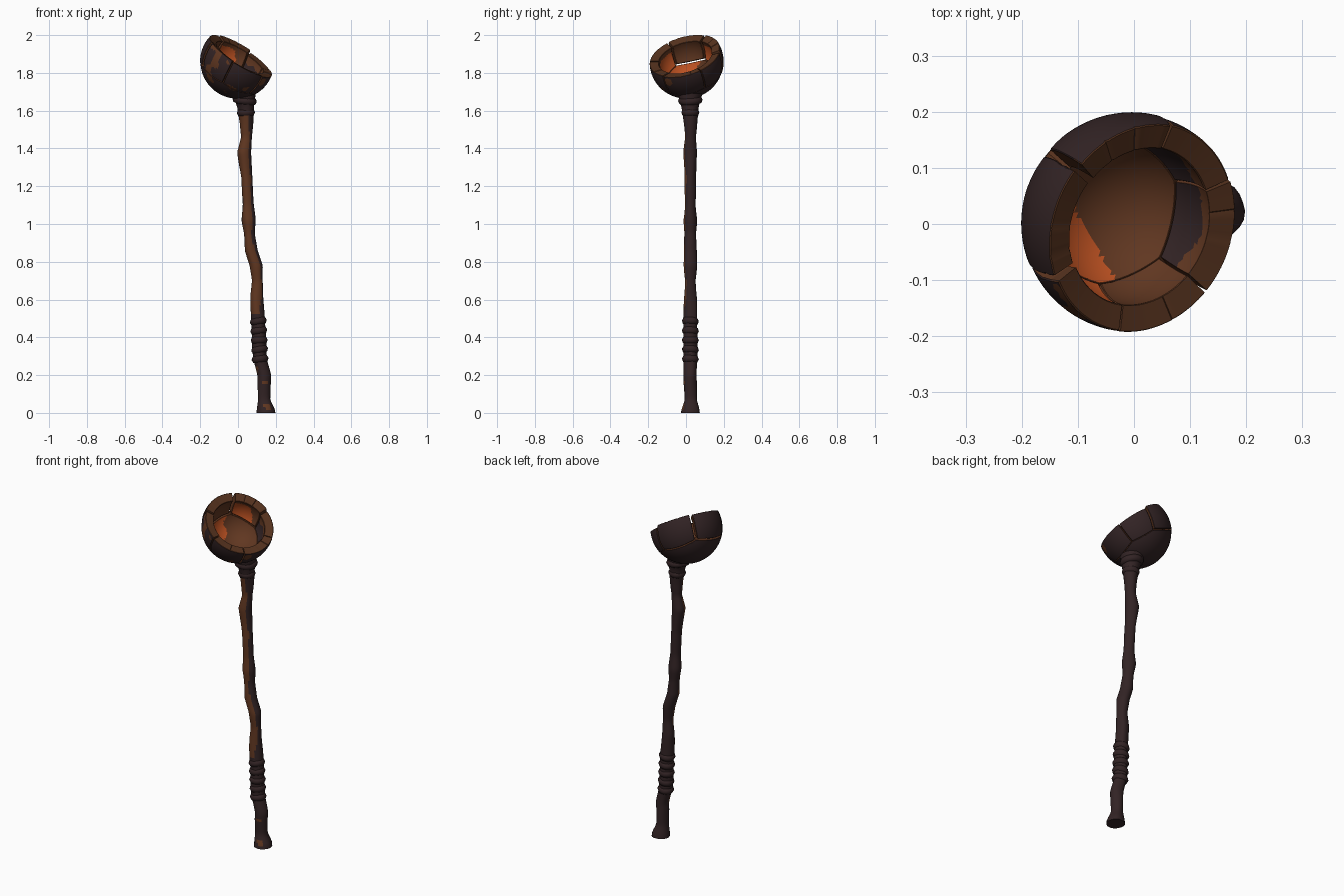
import bpy, bmesh, math, random
from mathutils import Vector, Matrix, noise

random.seed(4)
if "Cube" in bpy.data.objects:
    bpy.data.objects.remove(bpy.data.objects["Cube"])


def material(name, rgb):
    m = bpy.data.materials.new(name)
    m.use_nodes = True
    m.diffuse_color = (*rgb, 1)
    m.node_tree.nodes["Principled BSDF"].inputs["Base Color"].default_value = (*rgb, 1)
    return m


DARK, BROWN, RIM, ORANGE = range(4)
palette = [material("dark bark", (.032, .017, .018)),
           material("warm brown", (.118, .038, .015)),
           material("broken edge brown", (.092, .032, .013)),
           material("glowing orange", (.52, .085, .016))]


def finish(bm, name, angle):
    bmesh.ops.recalc_face_normals(bm, faces=bm.faces)
    mesh = bpy.data.meshes.new(name)
    bm.to_mesh(mesh)
    bm.free()
    for m in palette:
        mesh.materials.append(m)
    ob = bpy.data.objects.new(name, mesh)
    bpy.context.collection.objects.link(ob)
    bpy.ops.object.select_all(action='DESELECT')
    ob.select_set(True)
    bpy.context.view_layer.objects.active = ob
    bpy.ops.object.shade_smooth_by_angle(angle=math.radians(angle))


# Crooked shaft: height, centre x, radius
STAFF_Y = .023
PATH = [(0, .148, .05), (.02, .148, .048), (.07, .14, .033), (.2, .137, .036),
        (.28, .117, .036), (.5, .107, .037), (.62, .098, .034), (.70, .102, .028),
        (.78, .098, .035), (.86, .07, .034), (.95, .06, .03), (1.02, .056, .037),
        (1.1, .054, .029), (1.24, .047, .029), (1.38, .033, .037), (1.46, .045, .028),
        (1.54, .045, .036), (1.62, .04, .046), (1.69, .03, .066)]


def shaft_at(z):
    for a, b in zip(PATH, PATH[1:]):
        if z <= b[0]:
            t = (z - a[0]) / (b[0] - a[0])
            return a[1] + t * (b[1] - a[1]), a[2] + t * (b[2] - a[2])
    return PATH[-1][1:]


SIDES, RINGS = 20, 110
bm = bmesh.new()
rings = []
for i in range(RINGS + 1):
    z = PATH[-1][0] * i / RINGS
    x, r = shaft_at(z)
    ring = []
    for k in range(SIDES):
        a = math.tau * k / SIDES
        d = Vector((math.cos(a), math.sin(a), 0))
        wobble = 1 + .13 * noise.noise(Vector((d.x, d.y, z * 7)))
        ring.append(bm.verts.new(Vector((x, STAFF_Y, z)) + d * r * wobble))
    rings.append(ring)
for low, high in zip(rings, rings[1:]):
    for k in range(SIDES):
        n = (k + 1) % SIDES
        bm.faces.new((low[k], low[n], high[n], high[k]))
bm.faces.new(rings[0][::-1])
bm.faces.new(rings[-1])
bm.normal_update()
# Bare wood shows along one side, with worn spots elsewhere
worn_side = Vector((-.42, -.91, 0))
for f in bm.faces:
    c = f.calc_center_median()
    patch = noise.noise(Vector((c.x * 14, c.y * 14, c.z * 6)))
    side = f.normal.dot(worn_side)
    if .52 < c.z < 1.6:
        worn = side + .4 * patch > .52 or patch > .5
    else:
        worn = side > .45 and (.15 < c.z < .25 or .01 < c.z < .05) and patch > -.1
    f.material_index = BROWN if worn else DARK
finish(bm, "shaft", 50)


def ring_band(name, z, major, minor, tilt):
    bm = bmesh.new()
    segs, around = 20, 8
    loops = []
    for i in range(segs):
        a = math.tau * i / segs
        loop = []
        for j in range(around):
            b = math.tau * j / around
            r = major + minor * math.cos(b)
            loop.append(bm.verts.new((r * math.cos(a), r * math.sin(a), minor * math.sin(b))))
        loops.append(loop)
    for i in range(segs):
        p, q = loops[i], loops[(i + 1) % segs]
        for j in range(around):
            n = (j + 1) % around
            bm.faces.new((p[j], q[j], q[n], p[n]))
    x = shaft_at(z)[0]
    bm.transform(Matrix.Translation((x, STAFF_Y, z)) @ Matrix.Rotation(tilt, 4, (.4, 1, 0)))
    finish(bm, name, 60)


# Cord wrapped round the grip, and swollen rings under the bowl
for i in range(5):
    ring_band(f"grip_cord_{i + 1}", .285 + .05 * i, .023, .022, random.uniform(-.25, .25))
for i, (z, major) in enumerate([(1.59, .026), (1.655, .043)]):
    ring_band(f"collar_ring_{i + 1}", z, major, .022, random.uniform(-.2, .2))

# Cracked bowl: a tilted spherical shell split into shards
CENTRE = Vector((-.004, .002, 1.858))
RADIUS, INNER = .196, .148
axis = Vector((.51, -.25, .82)).normalized()
side_x = (Vector((1, 0, 0)) - axis * axis.x).normalized()
side_y = axis.cross(side_x)


def shell_dir(angle, lift):
    a, e = math.radians(angle), math.radians(lift)
    return (side_x * math.cos(a) + side_y * math.sin(a)) * math.cos(e) + axis * math.sin(e)


# Shard name, angle, lift, crack half-width, rim height
SHARDS = [("right", 170, 20, .009, .04), ("back", 100, 22, .006, .044),
          ("back_left", 48, 32, .003, .034), ("left", -12, 32, .003, .034),
          ("front", -82, 30, .003, .038), ("front_right", -130, 26, .004, .042),
          ("base", 0, -90, .002, .04)]
seeds = [shell_dir(s[1], s[2]) for s in SHARDS]
glow_side = Vector((-.85, -.5, 0)).normalized()


def inner_colour(name, c):
    """Glow beside the main cracks, soot high on the left wall."""
    h = c.dot(axis)
    if name == "base" and c.normalized().dot(glow_side) > .45 + .2 * noise.noise(c * 15):
        return ORANGE
    if name == "front_right" and h < .005:
        return ORANGE
    if name == "back" and c.x < -.01 and h < .01:
        return ORANGE
    if name in ("left", "back_left") and h < -.012 + .03 * noise.noise(c * 20):
        return DARK
    return BROWN


for i, (name, angle, lift, gap, rim) in enumerate(SHARDS):
    bm = bmesh.new()
    bmesh.ops.create_icosphere(bm, subdivisions=5, radius=RADIUS)

    def cut(point, normal):
        bmesh.ops.bisect_plane(bm, geom=bm.verts[:] + bm.edges[:] + bm.faces[:],
                               plane_co=point, plane_no=normal, clear_outer=True)

    cut(axis * rim, axis)
    for j, other in enumerate(seeds):
        if j != i:
            n = (other - seeds[i]).normalized()
            cut(n * -gap, n)
    bmesh.ops.remove_doubles(bm, verts=bm.verts, dist=.003)
    # Thicken towards the centre
    ext = bmesh.ops.extrude_face_region(bm, geom=bm.faces[:], use_keep_orig=True)
    for v in ext["geom"]:
        if isinstance(v, bmesh.types.BMVert):
            v.co *= INNER / RADIUS
    bmesh.ops.recalc_face_normals(bm, faces=bm.faces)
    middle = (RADIUS + INNER) / 2
    for f in bm.faces:
        c = f.calc_center_median()
        outside = [v.co.length > middle for v in f.verts]
        if all(outside):
            patch = noise.noise(c * 17 + Vector((3, 1, 0)))
            f.material_index = BROWN if c.y < -.05 and patch > .25 else DARK
        elif any(outside):
            f.material_index = RIM
        else:
            f.material_index = inner_colour(name, c)
    # Soften the broken edges
    edges = [e for e in bm.edges if len(e.link_faces) == 2
             and len({f.material_index == RIM for f in e.link_faces}) == 2]
    bmesh.ops.bevel(bm, geom=edges, offset=.005, segments=1, affect='EDGES',
                    clamp_overlap=True, material=RIM)
    # Cracks below the rim stay dark outside and brown inside
    for f in bm.faces:
        c = f.calc_center_median()
        if f.material_index == RIM and c.dot(axis) < rim - .025:
            f.material_index = DARK if c.length > middle else BROWN
    shift = seeds[i] * random.uniform(-.003, .003)
    bm.transform(Matrix.Translation(CENTRE + shift))
    finish(bm, "bowl_base" if name == "base" else f"bowl_shard_{name}", 35)
